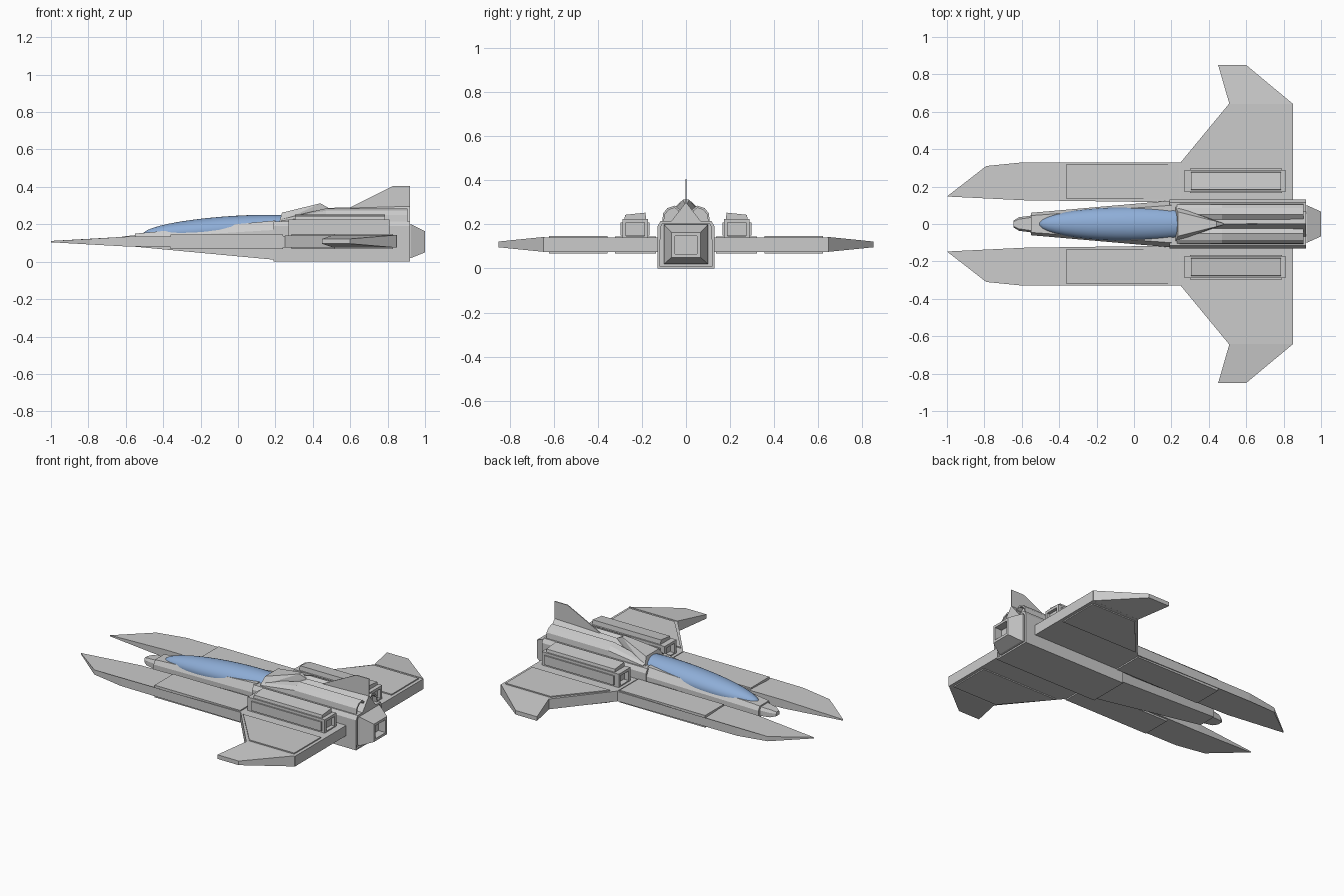
import bpy, bmesh, math
from mathutils import Matrix, Vector

if "Cube" in bpy.data.objects:
    bpy.data.objects.remove(bpy.data.objects["Cube"])


def finish(name, bm, mirror=False):
    bmesh.ops.recalc_face_normals(bm, faces=bm.faces)
    me = bpy.data.meshes.new(name)
    bm.to_mesh(me)
    bm.free()
    ob = bpy.data.objects.new(name, me)
    bpy.context.collection.objects.link(ob)
    if mirror:
        mod = ob.modifiers.new("Mirror", 'MIRROR')
        mod.use_axis = (False, True, False)
        mod.use_mirror_merge = False
    return ob


def recess(bm, direction, rim, depth):
    # sink a framed opening into the faces that look along direction
    d = Vector(direction)
    bm.normal_update()
    faces = [f for f in bm.faces if f.normal.dot(d) > 0.95]
    bmesh.ops.inset_region(bm, faces=faces, thickness=rim)
    res = bmesh.ops.extrude_discrete_faces(bm, faces=faces)
    for f in res['faces']:
        bmesh.ops.translate(bm, verts=f.verts, vec=-d * depth)


def loft(name, sections, mirror=False, recesses=()):
    # sections: (x, [(y, z), ...]) rings joined along x
    bm = bmesh.new()
    rings = [[bm.verts.new((x, y, z)) for y, z in ring] for x, ring in sections]
    n = len(rings[0])
    for a, b in zip(rings, rings[1:]):
        for i in range(n):
            j = (i + 1) % n
            bm.faces.new((a[i], a[j], b[j], b[i]))
    bm.faces.new(rings[0])
    bm.faces.new(rings[-1])
    bmesh.ops.recalc_face_normals(bm, faces=bm.faces)
    for r in recesses:
        recess(bm, *r)
    return finish(name, bm, mirror)


def plate(name, outline, mirror=True):
    # outline: (x, y, z_low, z_high)
    bm = bmesh.new()
    lo = [bm.verts.new((x, y, a)) for x, y, a, b in outline]
    hi = [bm.verts.new((x, y, b)) for x, y, a, b in outline]
    bm.faces.new(lo)
    bm.faces.new(hi)
    for i in range(len(lo)):
        j = (i + 1) % len(lo)
        bm.faces.new((lo[i], lo[j], hi[j], hi[i]))
    return finish(name, bm, mirror)


def flat(points, a, b):
    return [(x, y, a, b) for x, y in points]


def rect(y0, y1, z0, z1):
    return [(y0, z0), (y1, z0), (y1, z1), (y0, z1)]


def body(w, top_w, z0, zm, z1):
    return [(-w, z0), (w, z0), (w, zm), (top_w, z1), (-top_w, z1), (-w, zm)]


# Fuselage: tapered front, boxy rear, nose cap
loft("front_fuselage", [(-0.55, body(0.06, 0.045, 0.08, 0.125, 0.15)),
                        (0.2, body(0.125, 0.1, 0.01, 0.17, 0.22))])
loft("rear_fuselage", [(0.19, body(0.13, 0.115, 0, 0.19, 0.215)),
                       (0.92, body(0.13, 0.115, 0, 0.19, 0.215))],
     recesses=[((1, 0, 0), 0.015, 0.01)])
loft("nose_cap", [(-0.645, body(0.018, 0.012, 0.1, 0.115, 0.125)),
                  (-0.615, body(0.036, 0.026, 0.092, 0.12, 0.135)),
                  (-0.55, body(0.045, 0.035, 0.088, 0.122, 0.142))])

# Canopy: tilted ellipsoid cut off at the back
bm = bmesh.new()
bmesh.ops.create_uvsphere(bm, u_segments=32, v_segments=20, radius=1)
bmesh.ops.transform(bm, verts=bm.verts, matrix=Matrix.Translation((-0.02, 0, 0.175))
                    @ Matrix.Rotation(math.radians(-3.5), 4, 'Y')
                    @ Matrix.Diagonal((0.49, 0.09, 0.07, 1))
                    @ Matrix.Rotation(math.radians(90), 4, 'Y'))
cut = bmesh.ops.bisect_plane(bm, geom=bm.verts[:] + bm.edges[:] + bm.faces[:],
                             plane_co=(0.235, 0, 0), plane_no=(1, 0, 0), clear_outer=True)
bmesh.ops.holes_fill(bm, edges=[e for e in cut['geom_cut'] if isinstance(e, bmesh.types.BMEdge)])
for f in bm.faces:
    f.smooth = len(f.verts) < 5
canopy = finish("canopy", bm)
glass = bpy.data.materials.new("blue_glass")
glass.diffuse_color = (0.27, 0.42, 0.68, 1)
glass.use_nodes = True
glass.node_tree.nodes["Principled BSDF"].inputs["Base Color"].default_value = glass.diffuse_color
canopy.data.materials.append(glass)

# Wedge fairing behind the canopy
bm = bmesh.new()
for x, y, z in [(0.22, 0.095, 0.21), (0.235, 0.065, 0.262), (0.44, 0.014, 0.312),
                (0.48, 0.003, 0.29), (0.48, 0.003, 0.22)]:
    for s in (1, -1):
        bm.verts.new((x, y * s, z))
bmesh.ops.convex_hull(bm, input=bm.verts)
bmesh.ops.dissolve_limit(bm, angle_limit=0.02, verts=bm.verts, edges=bm.edges)
finish("canopy_fairing", bm)

# Twin upper ducts, centre ridge and tail fin
def duct(h):
    return [(y, 0.205 + z * h) for y, z in
            [(0.025, 0), (0.108, 0), (0.104, 0.045), (0.085, 0.068), (0.05, 0.08), (0.025, 0.06)]]


loft("upper_duct", [(0.23, duct(0.3)), (0.47, duct(1)), (0.905, duct(1))], mirror=True,
     recesses=[((1, 0, 0), 0.01, 0.03)])
loft("spine_ridge", [(0.4, [(-0.06, 0.21), (0.06, 0.21), (0, 0.285)]),
                     (0.92, [(-0.07, 0.21), (0.07, 0.21), (0, 0.3)])])
loft("tail_fin", [(0.6, rect(-0.003, 0.003, 0.27, 0.29)),
                  (0.83, rect(-0.003, 0.003, 0.27, 0.405)),
                  (0.92, rect(-0.003, 0.003, 0.27, 0.405))])

# Square rear nozzle
loft("rear_nozzle", [(0.9, rect(-0.1, 0.1, 0.02, 0.2)), (0.925, rect(-0.1, 0.1, 0.02, 0.2)),
                     (1.0, rect(-0.066, 0.066, 0.05, 0.163))],
     recesses=[((1, 0, 0), 0.022, 0.05)])

# Forward prongs with raised panels
plate("forward_prong", [(-1, 0.147, 0.104, 0.111), (-0.79, 0.31, 0.092, 0.122),
                        (-0.59, 0.33, 0.081, 0.134), (0.27, 0.33, 0.076, 0.138),
                        (0.27, 0.115, 0.076, 0.138), (-0.59, 0.127, 0.081, 0.134)])
plate("prong_panel", flat([(-0.36, 0.135), (-0.36, 0.322), (0.24, 0.322), (0.24, 0.135)],
                          0.068, 0.145))

# Wings, raised panels and swept tips
plate("wing", flat([(0.25, 0.11), (0.25, 0.33), (0.51, 0.645), (0.85, 0.645), (0.85, 0.11)],
                   0.075, 0.14))
plate("wing_panel", flat([(0.285, 0.355), (0.515, 0.622), (0.83, 0.622), (0.83, 0.355)],
                         0.068, 0.147))
plate("wing_tip", [(0.51, 0.642, 0.075, 0.143), (0.85, 0.642, 0.075, 0.143),
                   (0.6, 0.85, 0.096, 0.122), (0.45, 0.85, 0.096, 0.122)])

# Engine pods on the wings: hollow at both ends, with side and top plates
loft("engine_pod", [(0.27, rect(0.172, 0.288, 0.13, 0.225)),
                    (0.81, rect(0.172, 0.288, 0.13, 0.225))], mirror=True,
     recesses=[((1, 0, 0), 0.024, 0.06), ((-1, 0, 0), 0.024, 0.06)])
loft("pod_top_plate", [(0.305, [(0.18, 0.22), (0.28, 0.22), (0.276, 0.243), (0.184, 0.253)]),
                       (0.785, [(0.18, 0.22), (0.28, 0.22), (0.276, 0.243), (0.184, 0.253)])],
     mirror=True)
loft("pod_side_plate", [(0.3, rect(0.166, 0.296, 0.15, 0.208)),
                        (0.79, rect(0.166, 0.296, 0.15, 0.208))], mirror=True)
